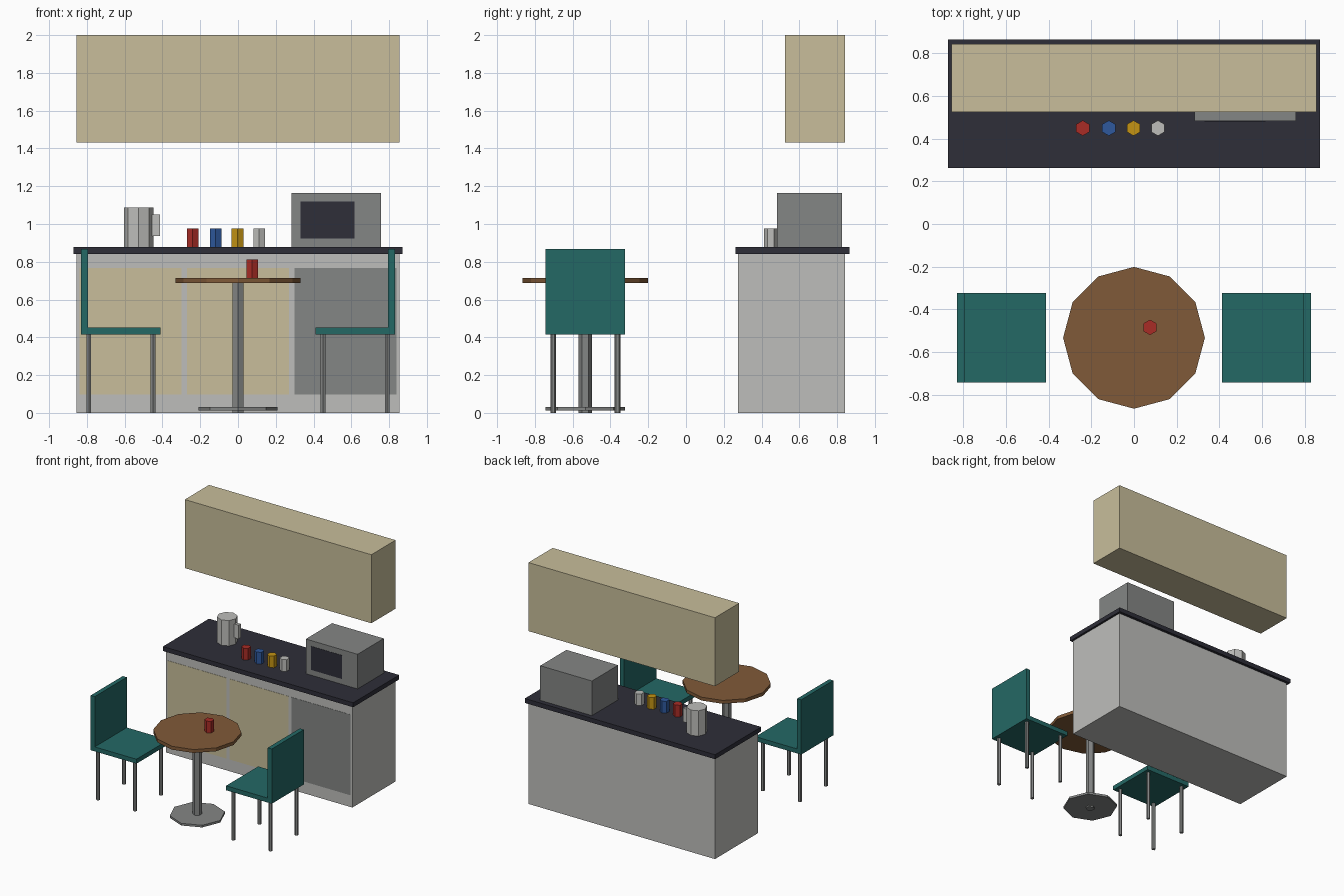
import bpy

if "Cube" in bpy.data.objects:
    bpy.data.objects.remove(bpy.data.objects["Cube"])

def linear(c):
    c /= 255
    return c / 12.92 if c <= 0.04045 else ((c + 0.055) / 1.055) ** 2.4

def colour(name, r, g, b):
    m = bpy.data.materials.new(name)
    m.diffuse_color = (linear(r), linear(g), linear(b), 1)
    m.use_nodes = True
    m.node_tree.nodes["Principled BSDF"].inputs["Base Color"].default_value = m.diffuse_color
    return m

TAN = colour("cream wood", 200, 190, 155)
PALE = colour("pale grey", 190, 190, 187)
DARK = colour("dark slate", 46, 46, 56)
STEEL = colour("steel grey", 132, 134, 133)
TEAL = colour("teal", 36, 104, 101)
BROWN = colour("brown wood", 128, 90, 56)
RED = colour("red", 168, 44, 38)
BLUE = colour("blue", 46, 88, 156)
YELLOW = colour("yellow", 196, 148, 20)

def finish(name, mat):
    ob = bpy.context.object
    ob.name = ob.data.name = name
    ob.data.materials.append(mat)
    return ob

def box(name, mat, x, y, z):
    """Box from (min, max) ranges."""
    bpy.ops.mesh.primitive_cube_add(size=1, location=[sum(r) / 2 for r in (x, y, z)])
    ob = bpy.context.object
    for v in ob.data.vertices:
        for i, r in enumerate((x, y, z)):
            v.co[i] *= abs(r[1] - r[0])
    return finish(name, mat)

def prism(name, mat, x, y, z, r, sides):
    """Upright prism with a corner pointing to +y."""
    bpy.ops.mesh.primitive_cylinder_add(vertices=sides, radius=r, depth=z[1] - z[0],
                                        location=(x, y, (z[0] + z[1]) / 2))
    return finish(name, mat)

# Kitchen unit
box("base_cabinet", PALE, (-0.855, 0.855), (0.276, 0.842), (0, 0.841))
box("countertop", DARK, (-0.872, 0.872), (0.262, 0.865), (0.841, 0.878))
box("wall_cabinet", TAN, (-0.855, 0.855), (0.525, 0.842), (1.432, 2.0))
for name, mat, cx in (("left_door", TAN, -0.568), ("middle_door", TAN, 0.0),
                      ("appliance_door", STEEL, 0.568)):
    box(name, mat, (cx - 0.27, cx + 0.27), (0.274, 0.277), (0.098, 0.766))

# Microwave
box("microwave", STEEL, (0.284, 0.758), (0.483, 0.826), (0.878, 1.165))
box("microwave_window", DARK, (0.331, 0.616), (0.481, 0.484), (0.923, 1.119))

# Kettle
prism("kettle", PALE, -0.526, 0.61, (0.878, 1.088), 0.078, 8)
box("kettle_handle", PALE, (-0.455, -0.412), (0.595, 0.625), (0.936, 1.05))

# Mugs
for name, mat, x in (("red_mug", RED, -0.24), ("blue_mug", BLUE, -0.118),
                     ("yellow_mug", YELLOW, -0.002), ("pale_mug", PALE, 0.112)):
    prism(name, mat, x, 0.449, (0.878, 0.975), 0.036, 6)
prism("table_mug", RED, 0.075, -0.484, (0.715, 0.811), 0.036, 6)

# Round table
TY = -0.533
prism("table_top", BROWN, 0, TY, (0.687, 0.715), 0.332, 12)
prism("table_pole", STEEL, 0, TY, (0, 0.687), 0.035, 6)
prism("table_foot", STEEL, 0, TY, (0.012, 0.03), 0.21, 8)

# Two chairs facing the table
for side, s in (("left", -1), ("right", 1)):
    y = (TY - 0.21, TY + 0.21)
    box(side + "_chair_seat", TEAL, sorted((s * 0.411, s * 0.83)), y, (0.414, 0.451))
    box(side + "_chair_back", TEAL, sorted((s * 0.793, s * 0.83)), y, (0.451, 0.868))
    for place, lx in (("front", 0.45), ("back", 0.79)):
        for n, dy in enumerate((-0.17, 0.17), 1):
            prism(f"{side}_chair_{place}_leg_{n}", STEEL, s * lx, TY + dy, (0, 0.414), 0.015, 6)
